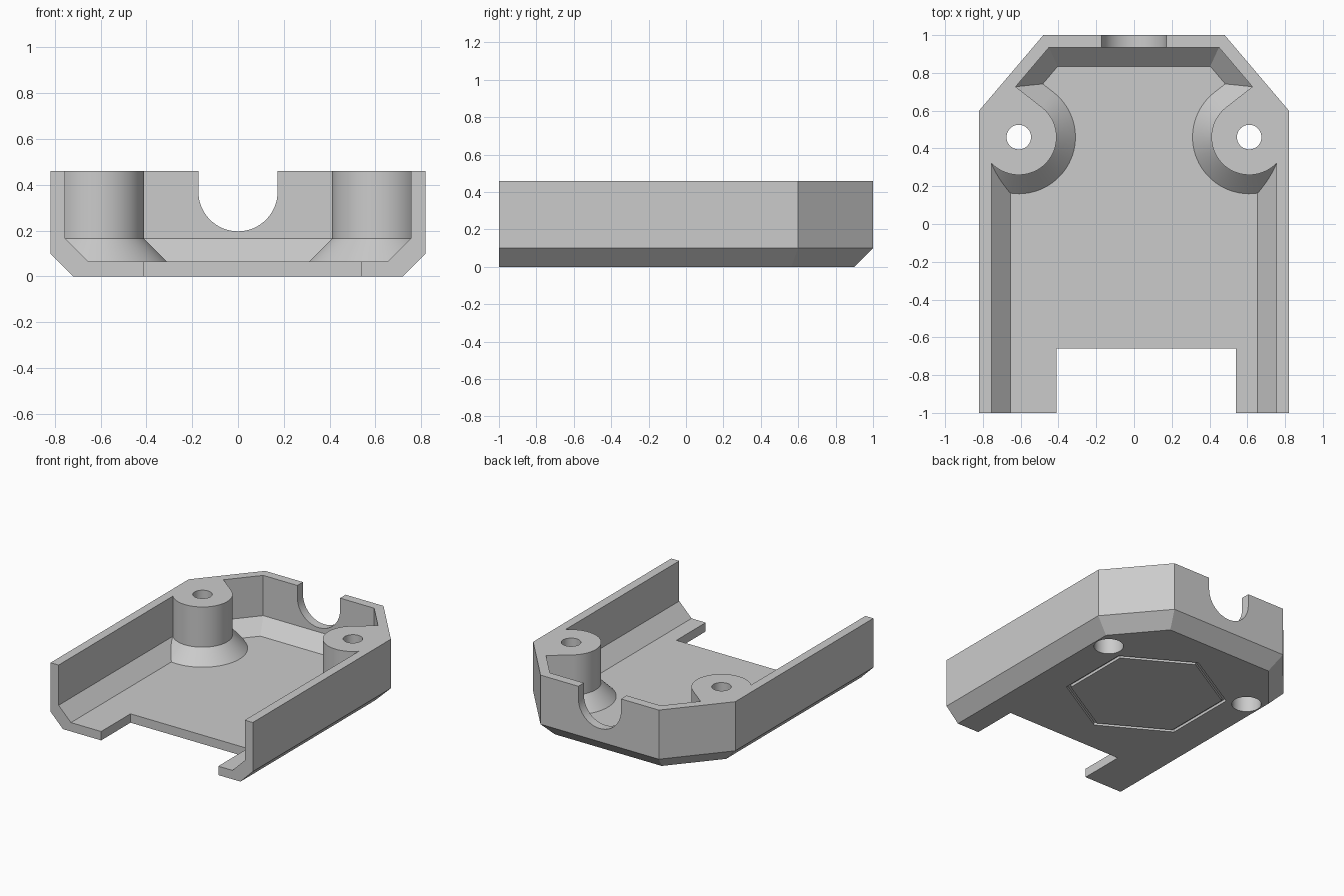
import bpy
import bmesh
from math import sin, cos, pi, radians, atan2, tan

old = bpy.data.objects.get("Cube")
if old:
    bpy.data.objects.remove(old)

grey = bpy.data.materials.new("plain grey")
grey.use_nodes = True
color = (0.6, 0.6, 0.6, 1)
grey.diffuse_color = color
grey.node_tree.nodes["Principled BSDF"].inputs["Base Color"].default_value = color


def loft(name, rings):
    """Closed solid through (outline, z) rings with equal point counts."""
    bm = bmesh.new()
    loops = [[bm.verts.new((x, y, z)) for x, y in pts] for pts, z in rings]
    n = len(loops[0])
    for a, b in zip(loops, loops[1:]):
        for i in range(n):
            j = (i + 1) % n
            bm.faces.new((a[i], a[j], b[j], b[i]))
    bm.faces.new(loops[0][::-1])
    bm.faces.new(loops[-1])
    bmesh.ops.recalc_face_normals(bm, faces=bm.faces)
    mesh = bpy.data.meshes.new(name)
    bm.to_mesh(mesh)
    bm.free()
    obj = bpy.data.objects.new(name, mesh)
    bpy.context.collection.objects.link(obj)
    return obj


def cut(target, cutter):
    """Subtract the cutter, then discard it."""
    mod = target.modifiers.new("cut", 'BOOLEAN')
    mod.operation = 'DIFFERENCE'
    mod.solver = 'EXACT'
    mod.object = cutter
    bpy.context.view_layer.objects.active = target
    bpy.ops.object.modifier_apply(modifier=mod.name)
    bpy.data.objects.remove(cutter)


def circle(x, y, r, n=48, start=0.0):
    return [(x + r * cos(start + 2 * pi * i / n), y + r * sin(start + 2 * pi * i / n))
            for i in range(n)]


def outline(inset, front=-1.0):
    """Case footprint with clipped rear corners, inset on all but the front."""
    turn = atan2(0.34, 0.4)
    half = [(0.82 - inset, front),
            (0.82 - inset, 0.6 - inset * tan(turn / 2)),
            (0.48 - inset * tan(pi / 4 - turn / 2), 1 - inset)]
    return half + [(-x, y) for x, y in reversed(half)]


def rect(x0, x1, y0, y1):
    return [(x0, y0), (x1, y0), (x1, y1), (x0, y1)]


POST_X, POST_Y = 0.61, 0.46


def post_outline(r, side):
    """Round screw post that runs into the side and corner walls."""
    end = radians(52)
    angles = [radians(-150) + (end - radians(-150)) * i / 40 for i in range(41)]
    pts = [(r * cos(a) - POST_X, r * sin(a) + POST_Y) for a in angles]
    x, y = pts[-1]
    x, y = x - 0.4 * sin(end), y + 0.4 * cos(end)
    pts += [(x, y), (-1.2, y), (-1.2, pts[0][1])]
    return [(-side * px, py) for px, py in pts]


# Case body with a chamfered underside
body = loft("case_half", [(outline(0.1), 0), (outline(0), 0.1), (outline(0), 0.46)])

# Interior space, leaving the two flared posts
cavity = loft("cavity", [(outline(0.165, -1.2), 0.065), (outline(0.065, -1.2), 0.165),
                         (outline(0.065, -1.2), 0.6)])
for side in (1, -1):
    cut(cavity, loft("post", [(post_outline(0.4, side), -0.035),
                              (post_outline(0.2, side), 0.165),
                              (post_outline(0.2, side), 0.8)]))
cut(body, cavity)

# Screw holes with wider recesses underneath
for side in (1, -1):
    for r, top in ((0.065, 0.7), (0.1, 0.26)):
        ring = circle(side * POST_X, POST_Y, r)
        cut(body, loft("screw_hole", [(ring, -0.1), (ring, top)]))

# Front floor opening
slot = rect(-0.41, 0.54, -1.2, -0.66)
cut(body, loft("floor_slot", [(slot, -0.1), (slot, 0.3)]))

# U-shaped cable notch in the rear wall
arch = [(0.173 * cos(pi + pi * i / 32), 0.37 + 0.173 * sin(pi + pi * i / 32))
        for i in range(33)] + [(0.173, 0.6), (-0.173, 0.6)]
notch = loft("cable_notch", [(arch, 0.9), (arch, 1.1)])
for v in notch.data.vertices:
    v.co.y, v.co.z = v.co.z, v.co.y
notch.data.flip_normals()
cut(body, notch)

# Hexagonal groove on the underside
outer, inner = [circle(0, 0.13, r, 6, pi / 6 * 3) for r in (0.55, 0.52)]
groove = loft("hex_groove", [(outer, -0.1), (outer, 0.02)])
cut(groove, loft("hex_island", [(inner, -0.2), (inner, 0.1)]))
cut(body, groove)

# Finish
body.data.materials.clear()
body.data.materials.append(grey)
for p in body.data.polygons:
    p.material_index = 0
bpy.ops.object.select_all(action='DESELECT')
body.select_set(True)
bpy.context.view_layer.objects.active = body
bpy.ops.object.shade_smooth_by_angle(angle=radians(25))
